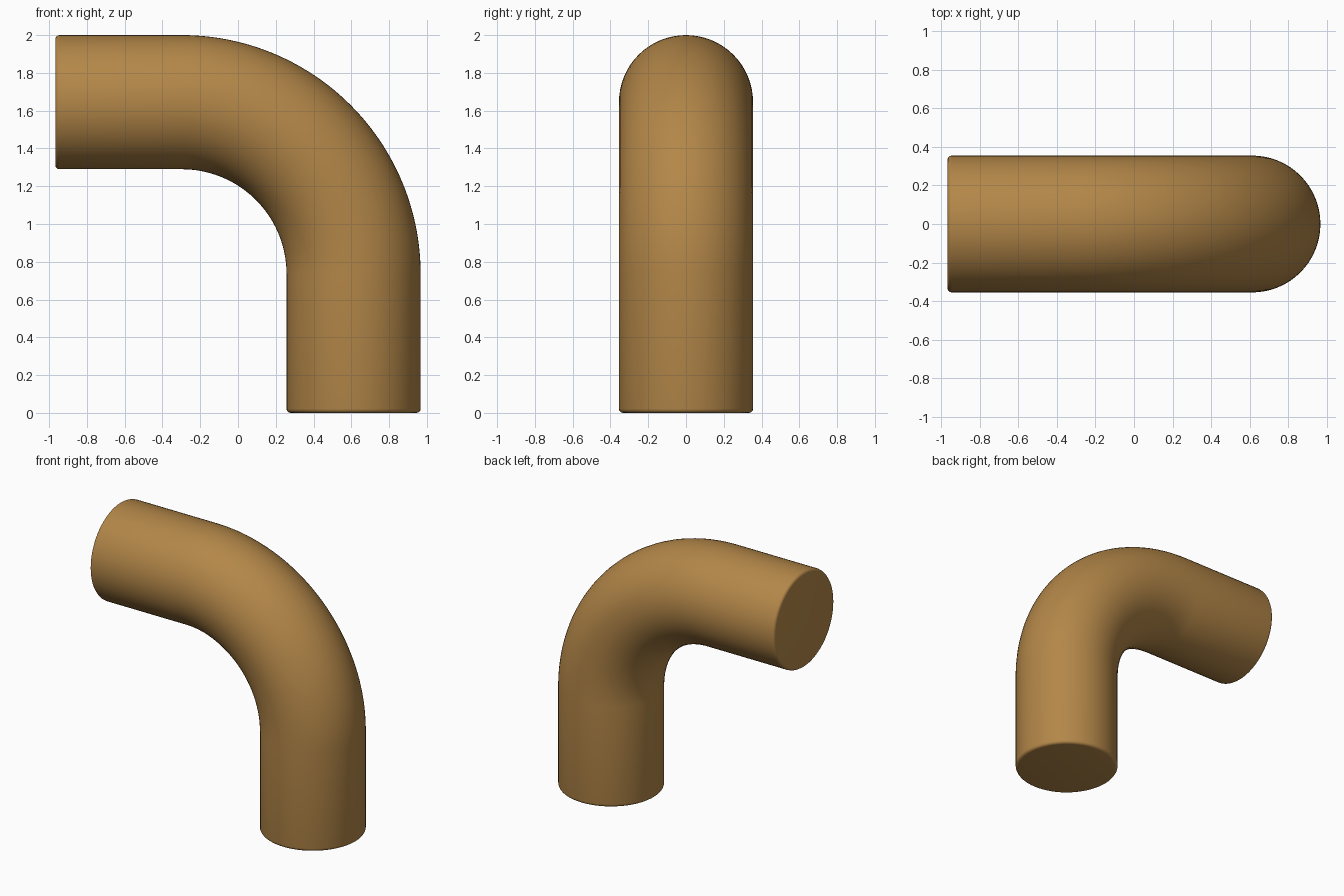
import bpy, bmesh, math
from mathutils import Vector

if "Cube" in bpy.data.objects:
    bpy.data.objects.remove(bpy.data.objects["Cube"])

R = 0.355            # pipe radius
BEND = 0.91          # centreline bend radius
X_END, X_LEG, Z_TOP = -0.967, 0.612, 1.645
CX, CZ = X_LEG - BEND, Z_TOP - BEND   # bend centre
ROUND = 0.022        # small rounding at both ends
SIDES, STEPS, ROUND_STEPS = 64, 48, 4

# Rings: (centre x, centre z, angle round the bend, radius)
rings = []
lip = [(ROUND * (1 - math.sin(a)), R - ROUND * (1 - math.cos(a)))
       for a in (math.pi / 2 * i / ROUND_STEPS for i in range(ROUND_STEPS + 1))]
for depth, radius in reversed(lip):
    rings.append((X_LEG, depth, 0.0, radius))
for i in range(STEPS + 1):
    a = math.pi / 2 * i / STEPS
    rings.append((CX + BEND * math.cos(a), CZ + BEND * math.sin(a), a, R))
for depth, radius in lip:
    rings.append((X_END + depth, Z_TOP, math.pi / 2, radius))

# The shallowest lip ring must be outermost at each end
n = ROUND_STEPS + 1
rings[:n] = sorted(rings[:n], key=lambda r: r[1])
rings[-n:] = sorted(rings[-n:], key=lambda r: -r[0])

# Sweep the circle along the elbow and cap both ends
bm = bmesh.new()
loops = []
for x, z, a, radius in rings:
    out = Vector((math.cos(a), 0, math.sin(a)))
    side = Vector((0, 1, 0))
    loops.append([bm.verts.new(Vector((x, 0, z)) + radius * (math.cos(t) * out + math.sin(t) * side))
                  for t in (math.tau * k / SIDES for k in range(SIDES))])
for lower, upper in zip(loops, loops[1:]):
    for k in range(SIDES):
        j = (k + 1) % SIDES
        bm.faces.new((lower[k], lower[j], upper[j], upper[k]))
bm.faces.new(loops[0])
bm.faces.new(loops[-1])
bmesh.ops.recalc_face_normals(bm, faces=bm.faces)

mesh = bpy.data.meshes.new("elbow_pipe")
bm.to_mesh(mesh)
bm.free()
pipe = bpy.data.objects.new("elbow_pipe", mesh)
bpy.context.collection.objects.link(pipe)

# Warm brown finish
mat = bpy.data.materials.new("warm_brown")
mat.diffuse_color = (0.45, 0.24, 0.065, 1)
mat.use_nodes = True
mat.node_tree.nodes["Principled BSDF"].inputs["Base Color"].default_value = mat.diffuse_color
mesh.materials.append(mat)

bpy.context.view_layer.objects.active = pipe
pipe.select_set(True)
bpy.ops.object.shade_smooth_by_angle(angle=math.radians(40))
